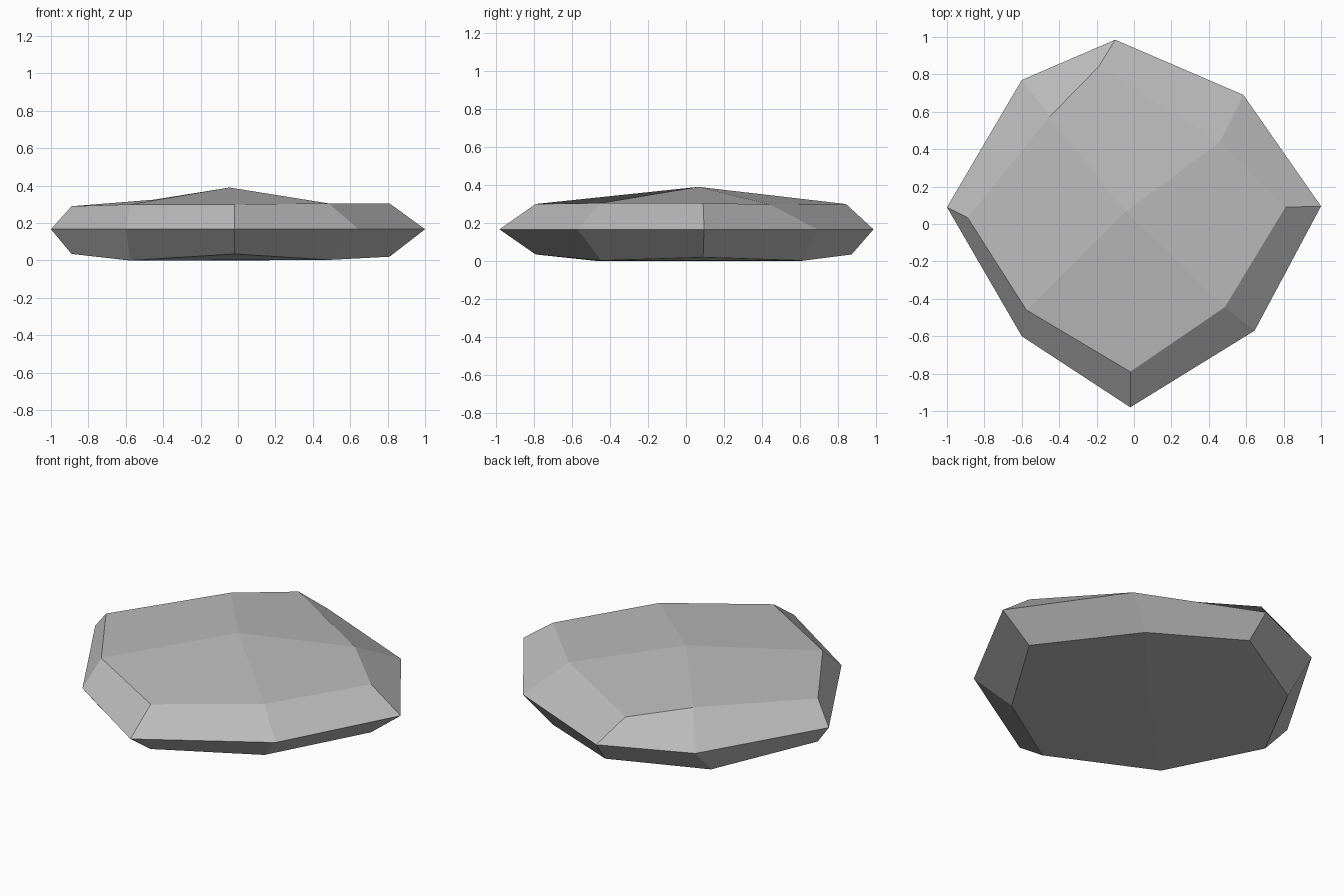
import bpy
import bmesh

default_cube = bpy.data.objects.get("Cube")
if default_cube:
    bpy.data.objects.remove(default_cube, do_unlink=True)


def make_material(name, colour):
    material = bpy.data.materials.new(name)
    material.use_nodes = True
    material.diffuse_color = colour
    shader = next(n for n in material.node_tree.nodes if n.type == "BSDF_PRINCIPLED")
    shader.inputs["Base Color"].default_value = colour
    shader.inputs["Roughness"].default_value = 0.9
    return material


# Stone cross-sections, clockwise from the right side: alternating edge and corner points
waist = [(-1, .09), (-.6, .77), (-.1, .985), (.585, .69),
         (1, .095), (.645, -.57), (-.02, -.98), (-.6, -.6)]
shoulder = [(-.89, .035, .29), (-.45, .575, .325), (-.19, .84, .3), (.46, .44, .298),
            (.81, .09, .305), (.485, -.445, .305), (-.02, -.79, .3), (-.575, -.46, .3)]
foot = [(-.89, .035, .035), (-.58, .595, 0), (-.08, .87, .035), (.44, .62, .003),
        (.81, .09, .02), (.485, -.445, .003), (-.02, -.79, .035), (-.575, -.46, 0)]
peak = (-.045, .065, .39)
base = (-.04, .08, 0)
WAIST_HEIGHT = .167


def add_ring(bm, points):
    return [bm.verts.new(point) for point in points]


def add_band(bm, lower, upper):
    count = len(lower)
    for i in range(count):
        j = (i + 1) % count
        bm.faces.new((lower[i], upper[i], upper[j], lower[j]))


def add_cap(bm, ring, centre, ridged):
    # Four facets meet at the centre; the vertex order sets the fold of each one
    middle = bm.verts.new(centre)
    for i in range(0, len(ring), 2):
        before, edge, after = ring[i - 1], ring[i], ring[i + 1]
        if i in ridged:
            bm.faces.new((middle, before, edge, after))
        else:
            bm.faces.new((before, edge, after, middle))


# Flat stone: two bevelled bands closed by a low peak and a nearly flat underside
bm = bmesh.new()
foot_ring = add_ring(bm, foot)
waist_ring = add_ring(bm, [(x, y, WAIST_HEIGHT) for x, y in waist])
shoulder_ring = add_ring(bm, shoulder)
add_band(bm, foot_ring, waist_ring)
add_band(bm, waist_ring, shoulder_ring)
add_cap(bm, shoulder_ring, peak, ridged=(2, 6))
add_cap(bm, foot_ring, base, ridged=())
bmesh.ops.recalc_face_normals(bm, faces=bm.faces[:])

mesh = bpy.data.meshes.new("flat_stone")
bm.to_mesh(mesh)
bm.free()
mesh.materials.append(make_material("stone_grey", (.5, .5, .5, 1)))
stone = bpy.data.objects.new("flat_stone", mesh)
bpy.context.collection.objects.link(stone)
